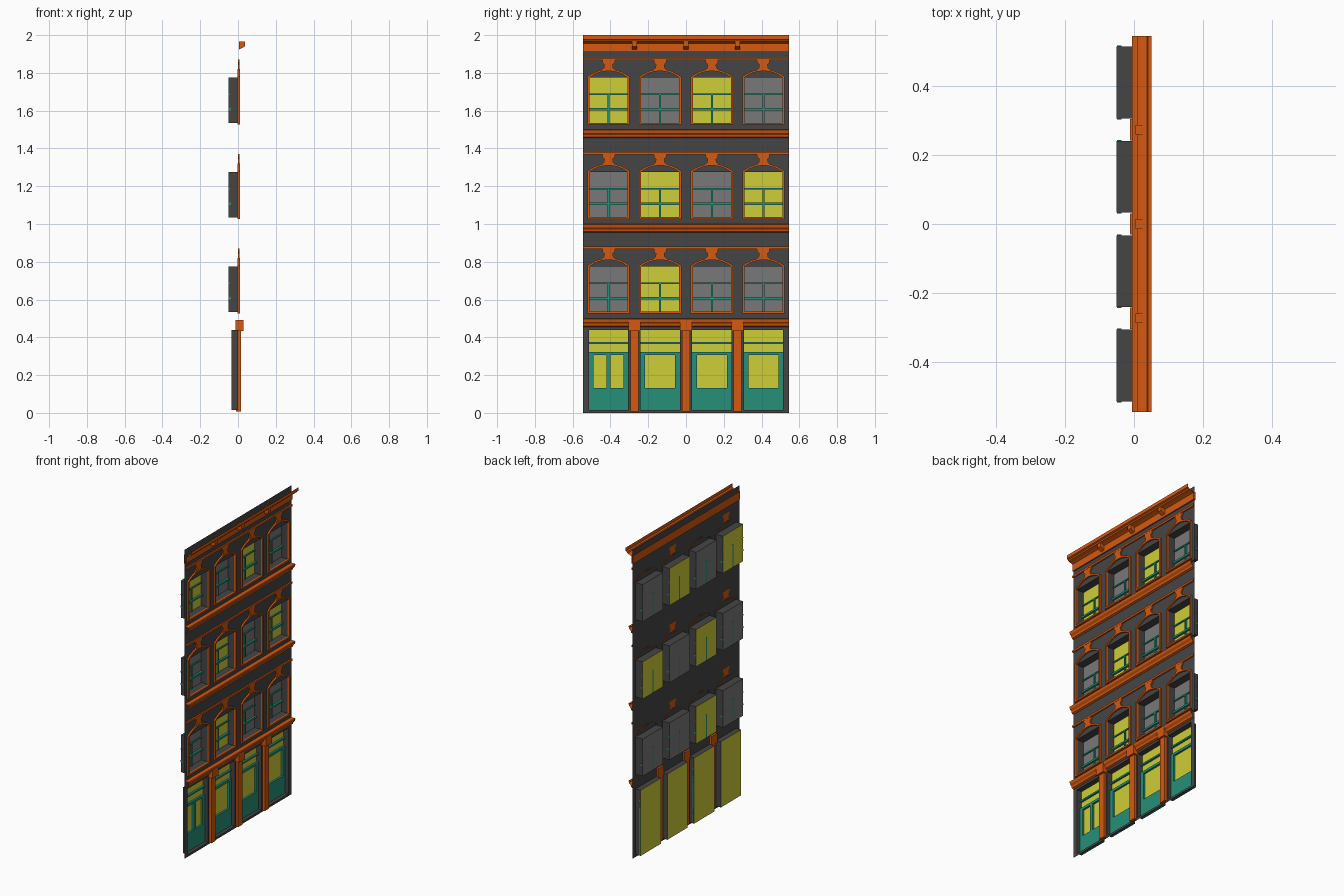
import bpy, bmesh, math

if "Cube" in bpy.data.objects:
    bpy.data.objects.remove(bpy.data.objects["Cube"])

W = 0.545                      # half width of the facade
BAYS = [-0.41, -0.137, 0.137, 0.41]
HW = 0.104                     # half width of an opening
COLORS = {"wall": (0.06, 0.06, 0.06), "trim": (0.66, 0.1, 0.005), "lit": (0.62, 0.62, 0.04),
          "frame": (0.02, 0.28, 0.19), "dark_glass": (0.19, 0.19, 0.19)}
MATS = {}
for key, c in COLORS.items():
    MATS[key] = bpy.data.materials.new(key)
    MATS[key].diffuse_color = (*c, 1)


class Part:
    """Collects simple shapes into one named object."""
    def __init__(self, name, mat):
        self.name, self.mat, self.bm = name, mat, bmesh.new()

    def face(self, pts):
        return self.bm.faces.new([self.bm.verts.new(p) for p in pts])

    def box(self, x, y, z):
        ring = [(y[0], z[0]), (y[1], z[0]), (y[1], z[1]), (y[0], z[1])]
        self.prism(ring, *x)

    def prism(self, ring, x0, x1):         # y-z outline pushed along x
        f = self.face([(x0, y, z) for y, z in ring])
        r = bmesh.ops.extrude_face_region(self.bm, geom=[f], use_keep_orig=True)
        for v in r["geom"]:
            if isinstance(v, bmesh.types.BMVert):
                v.co.x = x1

    def sheet(self, profile, y0, y1):      # open x-z profile swept along y
        for a, b in zip(profile, profile[1:]):
            self.face([(a[0], y0, a[1]), (a[0], y1, a[1]), (b[0], y1, b[1]), (b[0], y0, b[1])])

    def ring(self, inner, outer, x0, x1):  # moulding between two closed outlines
        n = len(inner)
        for i in range(n):
            a, b, c, d = inner[i], inner[(i + 1) % n], outer[(i + 1) % n], outer[i]
            self.face([(x1, *p) for p in (a, b, c, d)])
            for p, q in ((a, b), (c, d)):
                self.face([(x0, *p), (x0, *q), (x1, *q), (x1, *p)])

    def done(self):
        bmesh.ops.remove_doubles(self.bm, verts=self.bm.verts, dist=1e-5)
        bmesh.ops.recalc_face_normals(self.bm, faces=self.bm.faces)
        me = bpy.data.meshes.new(self.name)
        self.bm.to_mesh(me)
        self.bm.free()
        me.materials.append(MATS[self.mat])
        bpy.context.collection.objects.link(bpy.data.objects.new(self.name, me))


# Wall sheet with rectangular openings
wall = Part("wall", "wall")
ys = [-W] + [c + s * HW for c in BAYS for s in (-1, 1)] + [W]
zs = [0, 0.015, 0.44, 0.535, 0.775, 1.035, 1.275, 1.535, 1.775, 2.0]
for i in range(len(ys) - 1):
    for j in range(len(zs) - 1):
        if not (i % 2 and j % 2):
            wall.face([(0, ys[i], zs[j]), (0, ys[i + 1], zs[j]),
                       (0, ys[i + 1], zs[j + 1]), (0, ys[i], zs[j + 1])])
wall.done()


def reveal(part, c, z0, z1, depth):
    a, b = c - HW, c + HW
    loop = [(a, z0), (b, z0), (b, z1), (a, z1)]
    for p, q in zip(loop, loop[1:] + loop[:1]):
        part.face([(0, *p), (0, *q), (-depth, *q), (-depth, *p)])


def pane(part, c, z0, z1, x):
    part.face([(x, c - HW, z0), (x, c + HW, z0), (x, c + HW, z1), (x, c - HW, z1)])


def arch_outline(c, w, z0, spring, rise):
    pts = [(c - w, z0), (c + w, z0)]
    r = (w * w + rise * rise) / (2 * rise)
    t = math.asin(w / r)
    for k in range(9):
        a = t - 2 * t * k / 8
        pts.append((c + r * math.sin(a), spring + rise - r + r * math.cos(a)))
    return pts


# Upper windows: reveals, glass, sash bars, arched surrounds, keystones
reveals = Part("window_reveals", "wall")
lit = Part("lit_glass", "lit")
dark = Part("dark_glass", "dark_glass")
sash = Part("sash_bars", "frame")
surround = Part("arched_surrounds", "trim")
keys = Part("keystones", "trim")
LIT = {(0, 1), (1, 1), (1, 3), (2, 0), (2, 2)}
for fl in range(3):
    dz = 0.5 * fl
    for i, c in enumerate(BAYS):
        reveal(reveals, c, 0.535 + dz, 0.775 + dz, 0.05)
        pane(lit if (fl, i) in LIT else dark, c, 0.535 + dz, 0.775 + dz, -0.05)
        e = HW + 0.003
        sash.box((-0.049, -0.042), (c - e, c + e), (0.682 + dz, 0.69 + dz))
        sash.box((-0.049, -0.036), (c - e, c + e), (0.601 + dz, 0.613 + dz))
        sash.box((-0.051, -0.042), (c - 0.005, c + 0.005), (0.536 + dz, 0.685 + dz))
        surround.ring(arch_outline(c, HW - 0.003, 0.536 + dz, 0.775 + dz, 0.035),
                      arch_outline(c, HW + 0.008, 0.526 + dz, 0.78 + dz, 0.04), -0.002, 0.01)
        half = [(0.036, 0.816), (0.025, 0.826), (0.022, 0.843), (0.033, 0.855), (0.033, 0.87)]
        keys.prism([(c + y, z + dz) for y, z in half] +
                   [(c - y, z + dz) for y, z in reversed(half)], 0, 0.008)
for p in (reveals, dark, sash, surround, keys):
    p.done()

# Shop front: reveals, glazing, framing
shop_reveal = Part("shop_reveals", "wall")
shop = Part("shop_framing", "frame")
for i, c in enumerate(BAYS):
    reveal(shop_reveal, c, 0.015, 0.44, 0.035)
    pane(lit, c, 0.015, 0.44, -0.035)
    x = (-0.034, -0.022)
    a, b = c - HW, c + HW
    shop.box(x, (a, b), (0.015, 0.133))
    shop.box(x, (a, b), (0.306, 0.322))
    shop.box(x, (a, b), (0.366, 0.376))
    m = 0.08
    shop.box(x, (a, c - m), (0.133, 0.306))
    shop.box(x, (c + m, b), (0.133, 0.306))
    if i == 0:                              # double door centre stiles
        shop.box(x, (c - 0.01, c + 0.01), (0.133, 0.306))
for p in (lit, shop_reveal, shop):
    p.done()

# Pilasters with capitals
pil = Part("pilasters", "trim")
for c in (-0.273, 0, 0.273):
    pil.box((-0.01, 0.016), (c - 0.022, c + 0.022), (0.008, 0.44))
    pil.box((-0.012, 0.03), (c - 0.031, c + 0.031), (0.433, 0.492))
pil.done()

# String courses and thin label bands
courses = Part("string_courses", "trim")
bands = Part("label_bands", "trim")
for fl in range(3):
    z = 0.5 * (fl + 1)
    courses.sheet([(0, z - 0.045), (0.012, z - 0.04), (0.015, z - 0.028), (0.026, z - 0.018),
                   (0.03, z - 0.003), (0.026, z), (0, z)], -W, W)
    z += 0.38
    bands.sheet([(0, z - 0.012), (0.009, z - 0.012), (0.009, z), (0, z)], -W, W)
courses.done()
bands.done()

# Hollow cornice and its brackets
cornice = Part("cornice", "trim")
cornice.sheet([(-0.006, 1.965), (-0.006, 1.91), (0.008, 1.91), (0.008, 1.955), (0.02, 1.96),
               (0.038, 1.966), (0.041, 1.974), (0.05, 1.978), (0.05, 2.0)], -W, W)
cornice.done()
brackets = Part("cornice_brackets", "trim")
for c in (-0.273, 0, 0.273):
    prof = [(0.004, 1.966), (0.036, 1.966), (0.036, 1.94), (0.004, 1.923)]
    a, b = c - 0.014, c + 0.014
    brackets.sheet(prof + prof[:1], a, b)
    for y in (a, b):
        brackets.face([(x, y, z) for x, z in prof])
brackets.done()

for m in bpy.data.materials:
    if m.users and not m.is_grease_pencil:
        m.use_nodes = True
        m.node_tree.nodes["Principled BSDF"].inputs["Base Color"].default_value = m.diffuse_color
